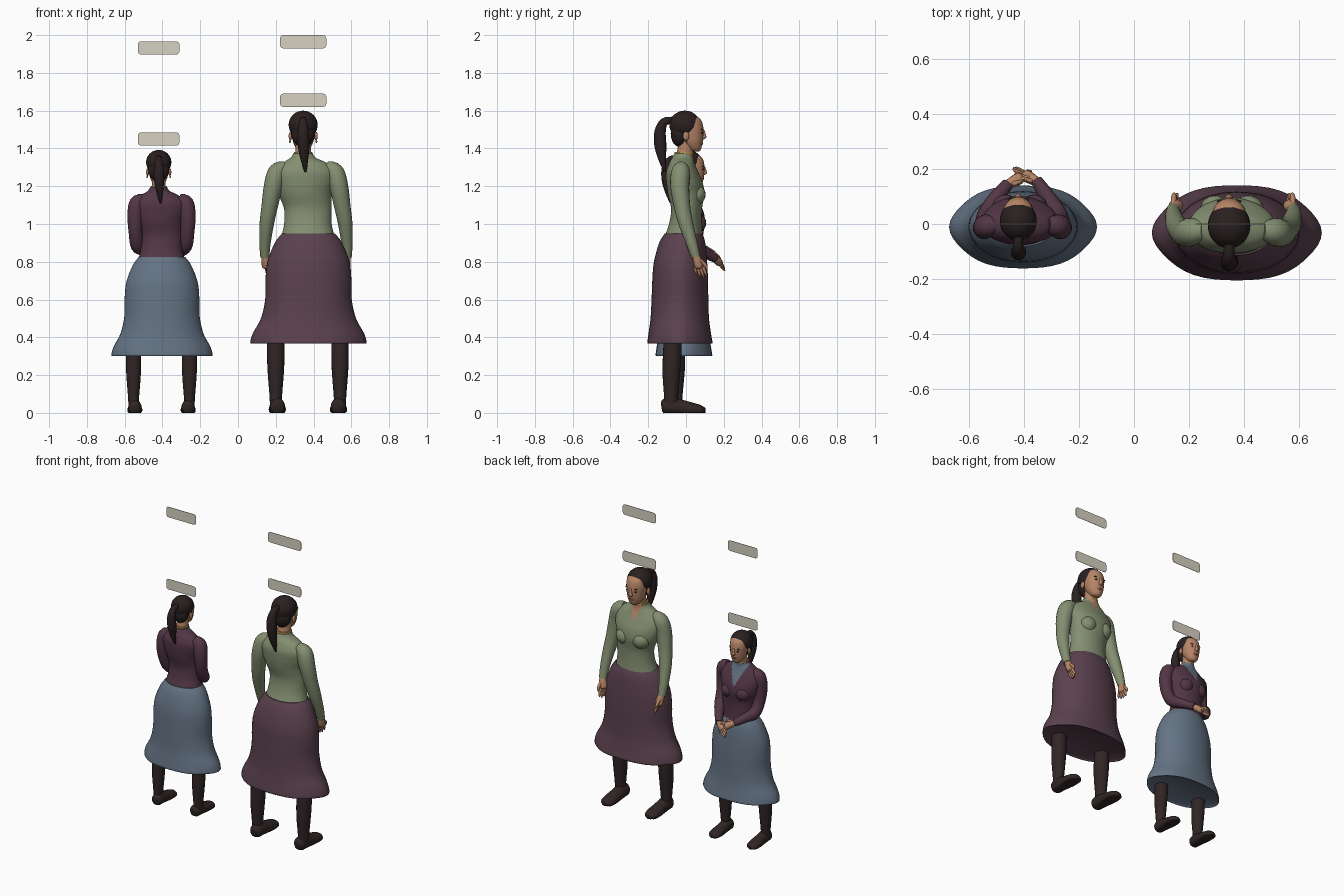
import bpy, math
from mathutils import Vector

cube = bpy.data.objects.get("Cube")
if cube:
    bpy.data.objects.remove(cube, do_unlink=True)


def material(name, rgb):
    lin = [((c / 255 + 0.055) / 1.055) ** 2.4 for c in rgb] + [1.0]
    m = bpy.data.materials.new(name)
    m.use_nodes = True
    m.diffuse_color = lin
    bsdf = m.node_tree.nodes["Principled BSDF"]
    bsdf.inputs["Base Color"].default_value = lin
    bsdf.inputs["Roughness"].default_value = 0.8
    return m


SAGE = material("sage blouse", (132, 143, 113))
PLUM = material("plum skirt", (90, 65, 78))
WINE = material("dark plum blouse", (82, 54, 69))
SLATE = material("slate blue", (100, 115, 132))
HAIR = material("dark brown hair", (42, 32, 32))
BOOT = material("dark leather", (49, 37, 37))
SKIN = material("warm skin", (182, 132, 102))
LIP = material("lip", (146, 88, 78))
GOLD = material("gold", (176, 140, 72))
PLATE = material("pale tag", (214, 209, 194))


def smooth_rows(rows, steps):
    """Catmull-Rom interpolation of the profile rows."""
    out = []
    for i in range(len(rows) - 1):
        p0, p1, p2 = rows[max(i - 1, 0)], rows[i], rows[i + 1]
        p3 = rows[min(i + 2, len(rows) - 1)]
        for k in range(steps):
            t = k / steps
            out.append([0.5 * (2 * b + (c - a) * t + (2 * a - 5 * b + 4 * c - d) * t * t
                               + (3 * b - a - 3 * c + d) * t ** 3)
                        for a, b, c, d in zip(p0, p1, p2, p3)])
    return out + [list(rows[-1])]


class Figure:
    def __init__(self, label, x, y, scale):
        self.label, self.scale = label, scale
        self.origin = Vector((x, y, 0))

    def mesh(self, part, verts, faces, mats):
        me = bpy.data.meshes.new(f"{self.label}_{part}")
        me.from_pydata([Vector(v) * self.scale for v in verts], [], faces)
        for m in mats:
            me.materials.append(m)
        for p in me.polygons:
            p.use_smooth = True
        me.set_sharp_from_angle(angle=math.radians(50))
        ob = bpy.data.objects.new(me.name, me)
        ob.location = self.origin
        bpy.context.collection.objects.link(ob)
        return ob

    def loft(self, part, rows, *mats, flat=False, n=20, steps=4, wave=0.0, floor=False):
        """Skin elliptical sections (x, y, z, a, b) along a path."""
        rows = smooth_rows(rows, steps)
        centres = [Vector(r[:3]) for r in rows]
        verts, faces = [], []
        for i, r in enumerate(rows):
            t = (centres[min(i + 1, len(rows) - 1)] - centres[max(i - 1, 0)]).normalized()
            u, v = Vector((1, 0, 0)), Vector((0, 1, 0))
            if not flat:
                u = (u - t * t.x).normalized()
                v = t.cross(u)
            for k in range(n):
                a = math.tau * k / n
                w = 1 + wave * (i / len(rows)) ** 2 * math.cos(6 * a)
                p = centres[i] + (u * math.cos(a) * r[3] + v * math.sin(a) * r[4]) * w
                if floor:
                    p.z = max(p.z, 0)
                verts.append(p)
        for i in range(len(rows) - 1):
            for k in range(n):
                a, b = i * n + k, i * n + (k + 1) % n
                faces.append((a, b, b + n, a + n))
        faces.append(tuple(range(n))[::-1])
        faces.append(tuple(range(len(verts) - n, len(verts))))
        if centres[-1].z < centres[0].z and flat:
            faces = [f[::-1] for f in faces]
        return self.mesh(part, verts, faces, mats)

    def ball(self, part, c, r, mat, n=20):
        rows = []
        for i in range(n // 2 + 1):
            a = math.pi * (i / (n // 2) - 0.5)
            f = max(math.cos(a), 0.02)
            rows.append((c[0], c[1], c[2] + r[2] * math.sin(a), r[0] * f, r[1] * f))
        return self.loft(part, rows, mat, flat=True, n=n, steps=1)


def hand(f, side, wrist, tip, spread):
    """Palm, four fingers and a thumb between wrist and fingertip points."""
    w, t, s = Vector(wrist), Vector(tip), Vector(spread)
    k = w.lerp(t, 0.5)
    f.loft(side + "_palm", [(*w, .019, .019), (*w.lerp(k, .5), .024, .024), (*k, .026, .022),
                            (*w.lerp(t, .58), .014, .014)], SKIN, n=14)
    for i in range(4):
        o = s * (i - 1.5)
        end = w.lerp(t, (.92, 1, .98, .88)[i]) + o * 1.3
        f.loft(f"{side}_finger_{i + 1}", [(*(k + o), .009, .009), (*((k + o).lerp(end, .6)), .008, .008),
                                          (*end, .004, .004)], SKIN, n=8, steps=3)
    a = w.lerp(t, .2) - s
    f.loft(side + "_thumb", [(*a, .01, .01), (*(w.lerp(t, .45) - s * 2.6), .009, .009),
                             (*(w.lerp(t, .62) - s * 2.6), .004, .004)], SKIN, n=8, steps=3)


def woman(f, blouse, skirt, inner, hx, hem, notch):
    # Skirt, closed just inside the hem
    k = (.95 - hem) / .58
    profile = [(.95, -.013, .14, .1), (.9, -.02, .178, .122), (.8, -.029, .217, .141),
               (.7, -.031, .227, .148), (.6, -.032, .228, .151), (.5, -.033, .25, .156),
               (.42, -.033, .292, .167), (.37, -.032, .304, .175)]
    rows = [(.003, y, .95 - (.95 - z) * k, a, b) for z, y, a, b in profile]
    rows.append((.003, -.032, hem + .004, .29, .162))
    f.loft("skirt", rows, skirt, flat=True, n=48, wave=.02)

    # Blouse with a neckline notch coloured by rule
    c = hx * .6
    ob = f.loft("blouse", [(0, -.013, .93, .142, .102), (0, -.003, 1.0, .126, .087),
                           (0, .003, 1.08, .126, .082), (c, .0, 1.16, .142, .096),
                           (c, -.008, 1.22, .158, .096), (c, -.02, 1.275, .158, .085),
                           (c, -.022, 1.32, .12, .068), (hx, -.018, 1.35, .068, .056),
                           (hx, -.012, 1.372, .052, .05)], blouse, inner, flat=True, n=96, steps=8)
    for p in ob.data.polygons:
        q = p.center / f.scale
        if p.normal.y > 0 and q.z > notch and abs(q.x - hx) < (q.z - notch) * .42:
            p.material_index = 1
    for s in (-1, 1):
        f.ball(f"bust_{'left' if s > 0 else 'right'}", (c + s * .06, .05, 1.155), (.056, .054, .055), blouse)

    # Neck, face and hair
    f.loft("neck", [(hx, -.015, 1.33, .046, .046), (hx, -.003, 1.39, .041, .043),
                    (hx, .005, 1.44, .042, .045)], SKIN, flat=True)
    f.loft("necklace", [(hx, -.011, 1.371, .049, .05), (hx, -.011, 1.376, .05, .051),
                        (hx, -.01, 1.381, .047, .049)], GOLD, flat=True)
    f.loft("face", [(hx, .05, 1.384, .016, .02), (hx, .045, 1.395, .034, .034),
                    (hx, .034, 1.43, .052, .054), (hx, .028, 1.47, .06, .065),
                    (hx, .024, 1.51, .064, .068), (hx, .018, 1.55, .058, .062),
                    (hx, .015, 1.58, .03, .03)], SKIN, flat=True, n=32)
    f.ball("hair_cap", (hx, -.006, 1.525), (.077, .082, .075), HAIR, 32)
    f.ball("hair_nape", (hx, -.034, 1.48), (.064, .047, .072), HAIR, 24)
    f.loft("ponytail", [(hx, -.07, 1.55, .018, .018), (hx, -.115, 1.54, .022, .022),
                        (hx, -.137, 1.49, .03, .03), (hx + .002, -.136, 1.42, .031, .032),
                        (hx + .006, -.127, 1.35, .022, .022), (hx + .012, -.112, 1.275, .005, .005)], HAIR)
    f.loft("nose", [(hx, .09, 1.5, .007, .006), (hx, .093, 1.475, .01, .012),
                    (hx, .093, 1.457, .014, .014), (hx, .088, 1.448, .008, .006)], SKIN, flat=True, n=12)
    f.ball("mouth", (hx, .081, 1.426), (.021, .01, .008), LIP, 14)

    for s, side in ((-1, "right"), (1, "left")):
        f.ball(side + "_ear", (hx + s * .068, .0, 1.465), (.009, .017, .024), SKIN, 14)
        f.ball(side + "_earring", (hx + s * .07, .002, 1.436), (.005, .005, .007), GOLD, 10)
        f.ball(side + "_eye", (hx + s * .027, .084, 1.482), (.012, .005, .005), HAIR, 12)
        f.ball(side + "_brow", (hx + s * .029, .0825, 1.5), (.017, .006, .003), HAIR, 12)
        # Legs and shoes
        x = s * .17
        f.loft(side + "_leg", [(x, -.08, .04, .031, .036), (x, -.079, .1, .034, .038),
                               (x, -.078, .2, .042, .046), (x, -.074, .29, .046, .049),
                               (x, -.07, .42, .046, .046)], BOOT, flat=True)
        x = s * .162
        f.loft(side + "_shoe", [(x, -.13, .03, .016, .022), (x, -.115, .032, .037, .042),
                                (x, -.075, .034, .041, .046), (x, -.02, .026, .041, .042),
                                (x, .04, .018, .046, .034), (x, .08, .014, .04, .026),
                                (x, .1, .013, .016, .014)], BOOT, floor=True)


def sleeve(f, side, s, dx, rows, mat):
    f.loft(side + "_sleeve", [(dx + s * x, y, z, r, r) for x, y, z, r in rows], mat)


# Tall woman, arms hanging beside the skirt
tall = Figure("tall_woman", .37, 0, 1)
woman(tall, SAGE, PLUM, SKIN, -.025, .37, 1.27)
hanging = [(.105, -.025, 1.3, .034), (.15, -.028, 1.275, .05), (.173, -.033, 1.2, .05),
           (.193, -.02, 1.09, .043), (.208, .0, 1.0, .038), (.217, .03, .9, .03), (.218, .052, .825, .024)]
for s, side in ((-1, "right"), (1, "left")):
    sleeve(tall, side, s, -.01, hanging, SAGE)
    hand(tall, side, (s * .218 - .01, .052, .835), (s * .195 - .01, .085, .715), (-s * .003, -.014, 0))

# Short woman, hands crossed in front of the waist
short = Figure("short_woman", -.405, .017, .87)
woman(short, WINE, SLATE, SLATE, -.017, .35, 1.2)
for s, side, dz, dy in ((-1, "right", 0, 0), (1, "left", -.022, .012)):
    folded = [(.105, -.025, 1.3, .034), (.147, -.028, 1.275, .049), (.16, -.035, 1.19, .047),
              (.157, -.02, 1.09, .042), (.145, .02, 1.015, .042), (.11, .085, .99 + dz / 2, .034),
              (.06, .148 + dy, .96 + dz, .025)]
    sleeve(short, side, s, 0, folded, WINE)
    hand(short, side, (s * .063, .143 + dy, .962 + dz), (-s * .04, .2 + dy, .91 + dz), (0, .006, -.014))


# Floating rounded tags
def tag(name, x, z, w, h=.07, r=.018, thick=.002):
    ring = []
    for k in range(20):
        a = math.tau * (k + .5) / 20
        cx, cz = math.cos(a), math.sin(a)
        ring.append((x + math.copysign(w / 2 - r, cx) + r * cx, z + math.copysign(h / 2 - r, cz) + r * cz))
    n = len(ring)
    verts = [(px, y, pz) for y in (-thick / 2, thick / 2) for px, pz in ring]
    faces = [tuple(range(n)), tuple(range(n, 2 * n))[::-1]]
    faces += [(i, i + n, (i + 1) % n + n, (i + 1) % n) for i in range(n)]
    Figure(name, 0, 0, 1).mesh("tag", verts, faces, [PLATE])


tag("tall_lower", .345, 1.655, .245)
tag("tall_upper", .345, 1.965, .245)
tag("short_lower", -.42, 1.45, .22)
tag("short_upper", -.42, 1.932, .22)
